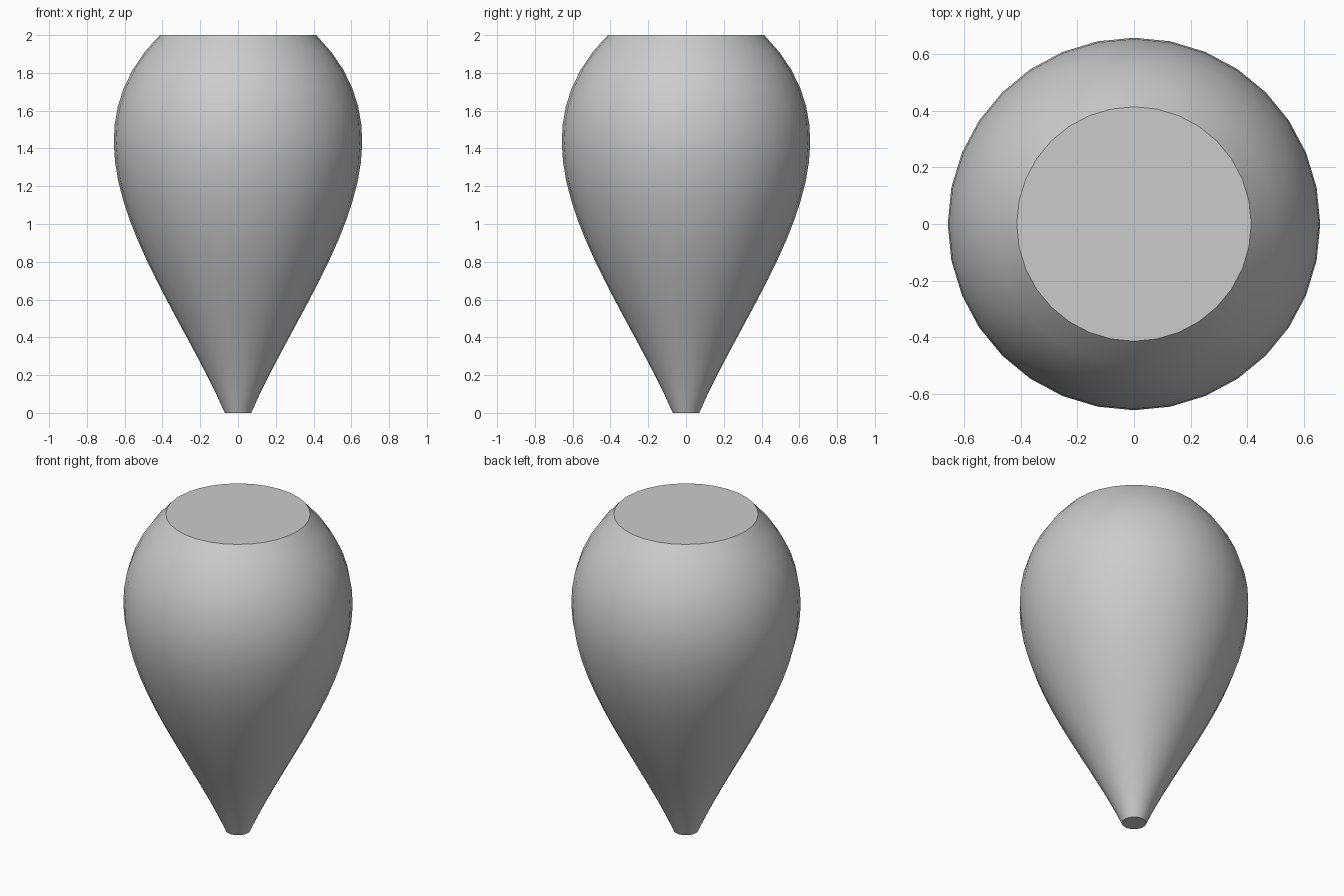
import bpy, bmesh, math
from mathutils import Vector
from mathutils.geometry import interpolate_bezier

cube = bpy.data.objects.get("Cube")
if cube:
    bpy.data.objects.remove(cube, do_unlink=True)

SIDES = 32
STEPS = 20

# Plain grey material
grey = bpy.data.materials.new("light_grey")
grey.use_nodes = True
colour = (0.6, 0.6, 0.6, 1)
grey.diffuse_color = colour
grey.node_tree.nodes["Principled BSDF"].inputs["Base Color"].default_value = colour

# Teardrop profile: radius along x, height along z
profile = interpolate_bezier(Vector((0.07, 0, 0)), Vector((0.35, 0, 0.65)),
                             Vector((1.015, 0, 1.4)), Vector((0.414, 0, 2)), STEPS + 1)

# Rings of the turned body
bm = bmesh.new()
rings = []
for p in profile:
    ring = []
    for i in range(SIDES):
        a = math.tau * i / SIDES
        ring.append(bm.verts.new((p.x * math.cos(a), p.x * math.sin(a), p.z)))
    rings.append(ring)

# Smooth wall between the rings
for low, high in zip(rings, rings[1:]):
    for i in range(SIDES):
        j = (i + 1) % SIDES
        bm.faces.new((low[i], low[j], high[j], high[i]))

# Flat closed ends
bm.faces.new(rings[-1])
bm.faces.new(reversed(rings[0]))

mesh = bpy.data.meshes.new("teardrop_body")
bm.to_mesh(mesh)
bm.free()
mesh.materials.append(grey)
body = bpy.data.objects.new("teardrop_body", mesh)
bpy.context.collection.objects.link(body)

# Smooth sides with sharp rims
bpy.ops.object.select_all(action='DESELECT')
body.select_set(True)
bpy.context.view_layer.objects.active = body
bpy.ops.object.shade_smooth_by_angle(angle=math.radians(30))
